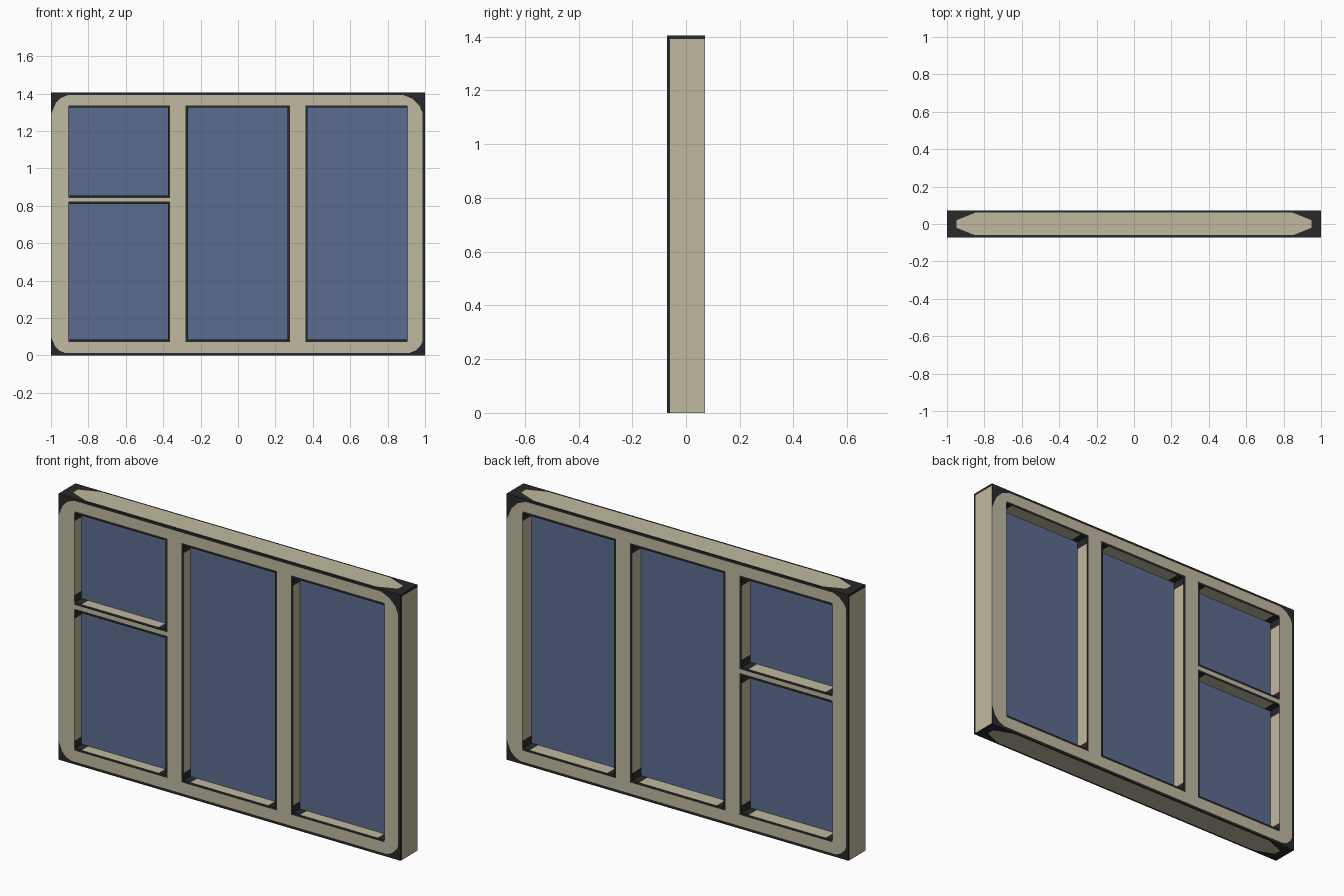
import bpy, bmesh, math
from mathutils import Vector

if "Cube" in bpy.data.objects:
    bpy.data.objects.remove(bpy.data.objects["Cube"])

H, D = 1.405, 0.071            # height, half depth
BAND, CORNER = 0.012, 0.04     # grime band round openings, grime length in reveals
# window openings: x0, x1, z0, z1
OPENINGS = [(-0.905, -0.375, 0.855, 1.325), (-0.905, -0.375, 0.085, 0.81),
            (-0.268, 0.265, 0.085, 1.325), (0.372, 0.905, 0.085, 1.325)]


def material(name, rgb):
    m = bpy.data.materials.new(name)
    m.diffuse_color = (*rgb, 1)
    m.use_nodes = True
    m.node_tree.nodes["Principled BSDF"].inputs["Base Color"].default_value = m.diffuse_color
    return m


CREAM = material("cream paint", (0.53, 0.49, 0.35))
GRIME = material("dark grime", (0.022, 0.022, 0.023))
GLASS = material("blue glass", (0.108, 0.150, 0.278))


def new_object(name, bm, mats):
    me = bpy.data.meshes.new(name)
    bm.to_mesh(me)
    bm.free()
    for m in mats:
        me.materials.append(m)
    ob = bpy.data.objects.new(name, me)
    bpy.context.collection.objects.link(ob)
    return ob


def opening_at(x, z, e=0.0):
    for o in OPENINGS:
        if o[0] - e < x < o[1] + e and o[2] - e < z < o[3] + e:
            return o
    return None


# Frame: a grid of cells with the openings left out
xs, zs = {-1.0, 1.0}, {0.0, H}
for x0, x1, z0, z1 in OPENINGS:
    xs |= {x0 - BAND, x0, x0 + CORNER, x1 - CORNER, x1, x1 + BAND}
    zs |= {z0 - BAND, z0, z0 + CORNER, z1 - CORNER, z1, z1 + BAND}
xs, zs = sorted(xs), sorted(zs)
bm = bmesh.new()
verts = {}


def vert(i, j, y):
    if (i, j, y) not in verts:
        verts[i, j, y] = bm.verts.new((xs[i], y, zs[j]))
    return verts[i, j, y]


def solid(i, j):
    if not (0 <= i < len(xs) - 1 and 0 <= j < len(zs) - 1):
        return False
    return opening_at((xs[i] + xs[i + 1]) / 2, (zs[j] + zs[j + 1]) / 2) is None


for i in range(len(xs) - 1):
    for j in range(len(zs) - 1):
        if not solid(i, j):
            continue
        ring = [(i, j), (i + 1, j), (i + 1, j + 1), (i, j + 1)]
        bm.faces.new([vert(*p, -D) for p in ring])
        bm.faces.new([vert(*p, D) for p in reversed(ring)])
        # outer sides and reveals wherever the neighbour is empty
        for k, (di, dj) in enumerate([(0, -1), (1, 0), (0, 1), (-1, 0)]):
            if not solid(i + di, j + dj):
                a, b = ring[k], ring[(k + 1) % 4]
                bm.faces.new([vert(*b, -D), vert(*a, -D), vert(*a, D), vert(*b, D)])

# Worn outline of the front and back: edge strips and rounded corners
outline = [(Vector((0, 0, 1.392)), Vector((0, 0, 1))),
           (Vector((0, 0, 0.014)), Vector((0, 0, -1)))]
for sx, sz, r in [(1, 1, 0.13), (-1, 1, 0.10), (1, -1, 0.09), (-1, -1, 0.08)]:
    centre = Vector((sx * (0.99 - r), 0, 1.392 - r if sz > 0 else 0.014 + r))
    for deg in (22.5, 45, 67.5):
        n = Vector((sx * math.cos(math.radians(deg)), 0, sz * math.sin(math.radians(deg))))
        outline.append((centre + n * r, n))
strips = [(Vector((s * 0.986, 0, 0)), Vector((s, 0, 0))) for s in (1, -1)]

# Worn outline of the top and bottom
ends = [(Vector((0, 0.062, 0)), Vector((0, 1, 0))),
        (Vector((0, -0.060, 0)), Vector((0, -1, 0)))]
for sx in (1, -1):
    ends.append((Vector((sx * 0.95, 0, 0)), Vector((sx, 0, 0))))
    for sy in (1, -1):
        ends.append((Vector((sx * 0.95, sy * 0.02, 0)),
                     Vector((sx * 0.04, sy * 0.10, 0)).normalized()))

for co, n in outline + strips + ends:
    bmesh.ops.bisect_plane(bm, geom=bm.verts[:] + bm.edges[:] + bm.faces[:],
                           plane_co=co, plane_no=n, dist=1e-5)
bmesh.ops.recalc_face_normals(bm, faces=bm.faces[:])


def beyond(c, planes):
    return any((c - co).dot(n) > 1e-5 for co, n in planes)


def is_grimy(f):
    c, n = f.calc_center_median(), f.normal
    if abs(n.y) > 0.5:                                   # front and back
        strip = strips[0] if n.y < 0 else strips[1]
        if beyond(c, outline + [strip]):
            return True
        o = opening_at(c.x, c.z, BAND)
        return o is not None and (o[0] < c.x < o[1] or abs(c.x) < 0.4)
    if abs(c.x) > 0.999:                                 # outer sides
        return c.z > 1.392 or c.y * n.x < -0.060
    if c.z < 0.001 or c.z > H - 0.001:                   # top and bottom
        return beyond(c, ends)
    o = opening_at(c.x, c.z, 0.001)                      # reveals
    if abs(n.x) > 0.5:
        return min(c.z - o[2], o[3] - c.z) < CORNER
    return min(c.x - o[0], o[1] - c.x) < CORNER


for f in bm.faces:
    f.material_index = int(is_grimy(f))
new_object("window_frame", bm, [CREAM, GRIME])

# Glass panes
names = ["upper_left", "lower_left", "middle", "right"]
for name, (x0, x1, z0, z1) in zip(names, OPENINGS):
    g = bmesh.new()
    bmesh.ops.create_cube(g, size=1)
    bmesh.ops.scale(g, verts=g.verts, vec=(x1 - x0, 0.012, z1 - z0))
    ob = new_object(name + "_glass_pane", g, [GLASS])
    ob.location = ((x0 + x1) / 2, -0.008, (z0 + z1) / 2)
